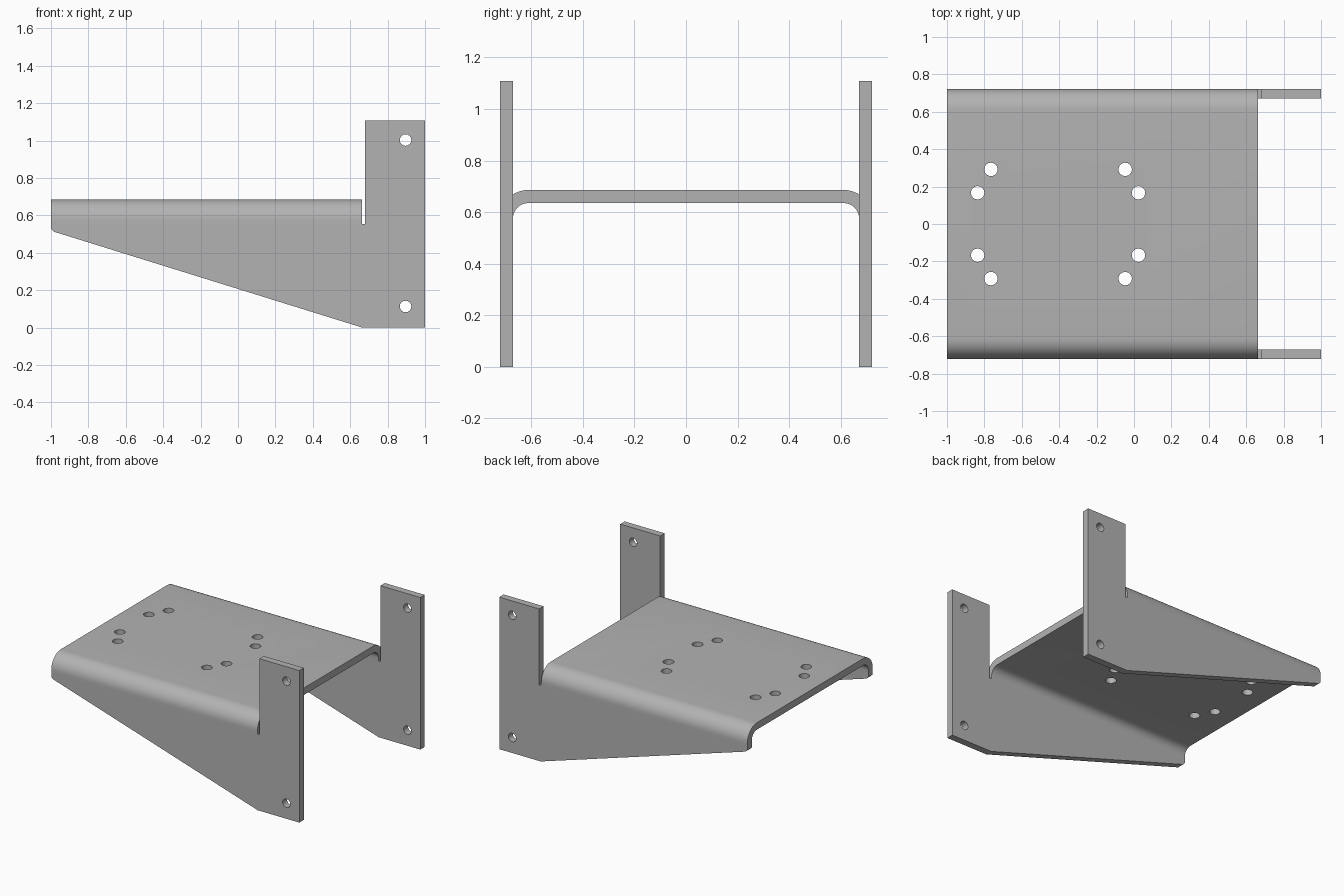
import bpy, bmesh, math
from mathutils import Matrix

if "Cube" in bpy.data.objects:
    bpy.data.objects.remove(bpy.data.objects["Cube"])

HALF, THICK, TOP = 0.722, 0.051, 0.686   # half width, sheet thickness, deck height
BEND, SEAM = 0.11, 0.555                 # outer bend radius, foot of the relief slot
BACK, SLOT, TAB = -1.0, 0.662, 0.678     # deck ends and inner edge of the tabs
STEPS = 10

grey = bpy.data.materials.new("grey_metal")
grey.use_nodes = True
colour = (0.45, 0.45, 0.45, 1)
grey.diffuse_color = colour
grey.node_tree.nodes["Principled BSDF"].inputs["Base Color"].default_value = colour

bm = bmesh.new()


def face(points):
    return bm.faces.new([bm.verts.new(p) for p in points])


def bent_line(inset):
    """Cross-section line of the channel, from one seam over the deck to the other."""
    r, cy, cz = BEND - inset, HALF - BEND, TOP - BEND
    right = [(HALF - inset, SEAM)]
    for i in range(STEPS + 1):
        a = math.pi / 2 * i / STEPS
        right.append((cy + r * math.cos(a), cz + r * math.sin(a)))
    return right + [(-y, z) for y, z in reversed(right)]


# Folded deck: outer skin, inner skin and the two cut ends
outer, inner = bent_line(0), bent_line(THICK)
for i in range(len(outer) - 1):
    for line in (outer, inner):
        (y0, z0), (y1, z1) = line[i], line[i + 1]
        face([(BACK, y0, z0), (SLOT, y0, z0), (SLOT, y1, z1), (BACK, y1, z1)])
    for x in (BACK, SLOT):
        face([(x, *p) for p in (outer[i], outer[i + 1], inner[i + 1], inner[i])])

# Tapered side flanges with upright tabs; the seam edge stays open to weld to the deck
side = [(SLOT, SEAM), (TAB, SEAM), (TAB, 1.108), (1, 1.108), (1, 0), (0.665, 0),
        (-0.985, 0.513), (BACK, 0.528), (BACK, SEAM)]
for s in (-1, 1):
    ys = (s * HALF, s * (HALF - THICK))
    for y in ys:
        face([(x, y, z) for x, z in side])
    for (x0, z0), (x1, z1) in zip(side, side[1:]):
        face([(x0, ys[0], z0), (x1, ys[0], z1), (x1, ys[1], z1), (x0, ys[1], z0)])

bmesh.ops.remove_doubles(bm, verts=bm.verts, dist=0.0005)
bmesh.ops.recalc_face_normals(bm, faces=bm.faces)
mesh = bpy.data.meshes.new("folded_bracket")
bm.to_mesh(mesh)
bm.free()
mesh.materials.append(grey)
bracket = bpy.data.objects.new("folded_bracket", mesh)
bpy.context.collection.objects.link(bracket)

# Drill cutters: eight deck holes and two bolt holes through both tabs
cut = bmesh.new()


def drill(matrix, radius, depth):
    bmesh.ops.create_cone(cut, cap_ends=True, segments=16, radius1=radius,
                          radius2=radius, depth=depth, matrix=matrix)


for x, y in ((-0.765, 0.292), (-0.836, 0.167), (-0.047, 0.292), (0.024, 0.167)):
    for s in (-1, 1):
        drill(Matrix.Translation((x, s * y, TOP)), 0.036, 0.3)
for z in (0.113, 1.003):
    drill(Matrix.Translation((0.896, 0, z)) @ Matrix.Rotation(math.pi / 2, 4, "X"), 0.031, 2)
cut_mesh = bpy.data.meshes.new("drill_cutter")
cut.to_mesh(cut_mesh)
cut.free()
cut_mesh.materials.append(grey)
cutter = bpy.data.objects.new("drill_cutter", cut_mesh)
bpy.context.collection.objects.link(cutter)
cutter.hide_render = True

# Drill, drop the cutter, then smooth the bends
mod = bracket.modifiers.new("holes", "BOOLEAN")
mod.operation, mod.solver, mod.object = "DIFFERENCE", "EXACT", cutter
bpy.ops.object.select_all(action="DESELECT")
bracket.select_set(True)
bpy.context.view_layer.objects.active = bracket
bpy.ops.object.modifier_apply(modifier="holes")
bpy.data.objects.remove(cutter)
bpy.ops.object.shade_smooth_by_angle(angle=math.radians(30))
